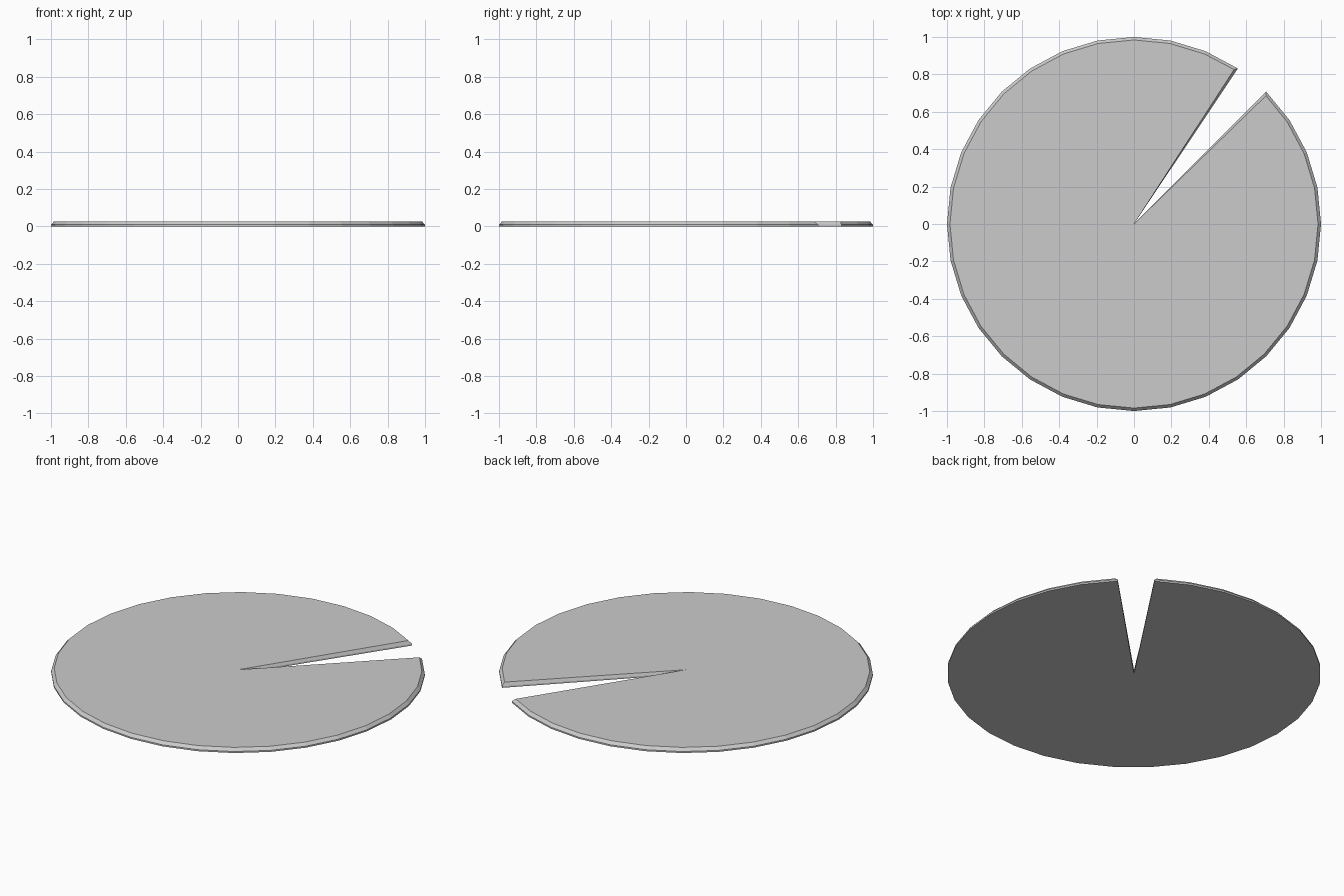
import bpy, bmesh
from math import radians, cos, sin

if "Cube" in bpy.data.objects:
    bpy.data.objects.remove(bpy.data.objects["Cube"])

SIDES = 32
STEP = 360 / SIDES
START, END = 5 * STEP, 4 * STEP + 360   # one slice left open
HEIGHT, WALL = 0.026, 0.009             # full height, vertical part of the rim
TOP_R, CUT_ANGLE = 0.984, 0.82          # chamfered top radius, chamfer along the cut


def ring(bm, z, r=1.0, trim=0.0):
    """Outline of the disc: centre point followed by the rim."""
    angles = [START + i * STEP for i in range(SIDES)]
    angles[0] += trim
    angles[-1] -= trim
    pts = [(0, 0, z)] + [(r * cos(radians(a)), r * sin(radians(a)), z) for a in angles]
    return [bm.verts.new(p) for p in pts]


bm = bmesh.new()
rings = [ring(bm, 0), ring(bm, WALL), ring(bm, HEIGHT, TOP_R, CUT_ANGLE)]

# walls and chamfer
for low, high in zip(rings, rings[1:]):
    n = len(low)
    for i in range(n):
        j = (i + 1) % n
        bm.faces.new((low[i], low[j], high[j], high[i]))

# flat bottom and top
bm.faces.new(rings[0][::-1])
bm.faces.new(rings[-1])
bmesh.ops.recalc_face_normals(bm, faces=bm.faces)

mesh = bpy.data.meshes.new("slotted_disc")
bm.to_mesh(mesh)
bm.free()
bpy.context.collection.objects.link(bpy.data.objects.new("slotted_disc", mesh))
